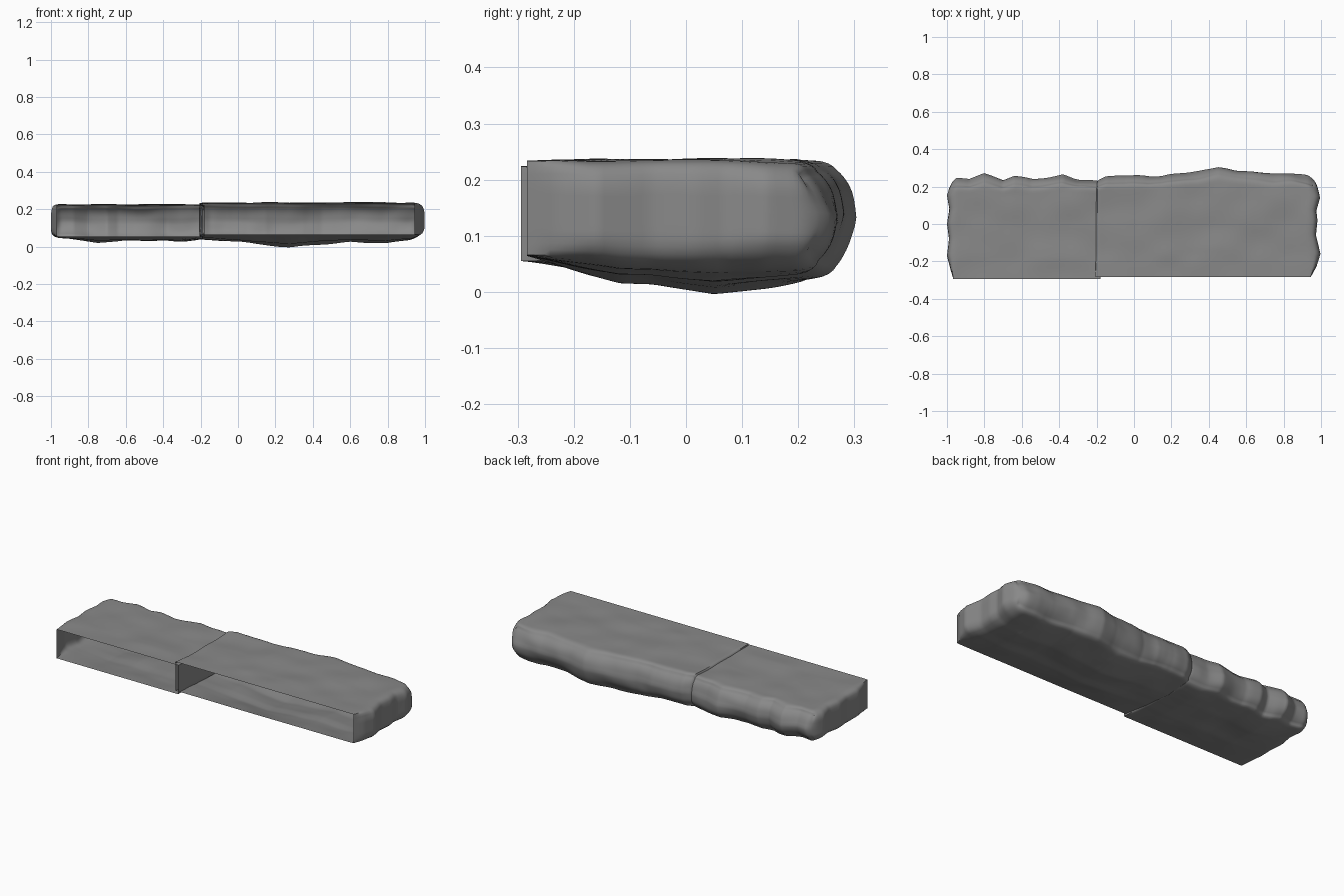
import bpy, bmesh
from mathutils import Vector, noise

if "Cube" in bpy.data.objects:
    bpy.data.objects.remove(bpy.data.objects["Cube"])


def lerp_table(t, x):
    # linear lookup in a short (position, value) profile
    if x <= t[0][0]:
        return t[0][1]
    for (a, p), (b, q) in zip(t, t[1:]):
        if x <= b:
            return p + (q - p) * (x - a) / (b - a)
    return t[-1][1]


stone = bpy.data.materials.new("dark_stone")
stone.diffuse_color = (0.25, 0.25, 0.25, 1)
stone.use_nodes = True
stone.node_tree.nodes["Principled BSDF"].inputs["Base Color"].default_value = stone.diffuse_color

# how far the underside sags from front to back
SAG = [(-0.29, 0), (-0.12, .7), (-0.06, .72), (0.05, 1), (0.15, .85), (0.25, .6)]


def slab(name, lo, hi, back, bottom, end_l, end_r, rad_l, rad_r, n):
    """Worn stone shell: five-sided grid box, open at the front (-y)."""
    nx, ny, nz = n
    bm = bmesh.new()
    cache = {}

    def place(i, j, k):
        u, v, w = i / nx, j / ny, k / nz
        p = [lo[0] + (hi[0] - lo[0]) * u, lo[1] + (hi[1] - lo[1]) * v,
             lo[2] + (hi[2] - lo[2]) * w]
        fade = min(1, v / 0.2)
        f = 0.04 + 0.96 * fade
        # round every edge except those of the open front
        rz = (0.022 + 0.035 * v ** 5) * f
        rmin = (rad_l * f, 1e-4, rz)
        rmax = (rad_r * f, 0.055, rz)
        c, q, r = [], [], []
        for a in range(3):
            cl, ch = lo[a] + rmin[a], hi[a] - rmax[a]
            if a == 1:
                cl = lo[a]
            ca = min(max(p[a], cl), ch)
            ra = rmin[a] if p[a] < ca else rmax[a]
            c.append(ca)
            r.append(ra)
            q.append((p[a] - ca) / ra)
        q = Vector(q)
        if q.length > 1:
            q.normalize()
        x, y, z = (c[a] + q[a] * r[a] for a in range(3))
        # uneven back edge, sagging underside, bulging ends
        z += (lerp_table(bottom, x) - lo[2]) * (1 - w) * lerp_table(SAG, y)
        mid = 1 - abs(2 * w - 0.95)
        y += (lerp_table(back, x) - hi[1]) * v ** 3
        y -= 0.022 * (1 - mid) * v ** 6
        belly = 0.75 + 0.25 * min(1, 2 * mid)
        if u < 0.1:
            x -= lerp_table(end_l, y) * (1 - u / 0.1) * belly
        if u > 0.9:
            x += lerp_table(end_r, y) * (u - 0.9) / 0.1 * belly
        # gentle weathering
        s = Vector((x * 6, y * 7, z * 7))
        z += 0.007 * noise.noise(s) * fade
        y += 0.014 * noise.noise(s * 1.3 + Vector((9, 3, 1))) * v ** 4
        return x, y, z

    def vert(i, j, k):
        if (i, j, k) not in cache:
            cache[i, j, k] = bm.verts.new(place(i, j, k))
        return cache[i, j, k]

    def side(na, nb, key):
        for a in range(na):
            for b in range(nb):
                bm.faces.new([vert(*key(a + s, b + t))
                              for s, t in ((0, 0), (1, 0), (1, 1), (0, 1))])

    side(nx, ny, lambda a, b: (a, b, nz))          # top
    side(ny, nx, lambda a, b: (b, a, 0))           # underside
    side(nz, nx, lambda a, b: (b, ny, a))          # back
    side(ny, nz, lambda a, b: (nx, a, b))          # right end
    side(nz, ny, lambda a, b: (0, b, a))           # left end
    me = bpy.data.meshes.new(name)
    bm.to_mesh(me)
    bm.free()
    me.materials.append(stone)
    ob = bpy.data.objects.new(name, me)
    bpy.context.collection.objects.link(ob)
    bpy.context.view_layer.objects.active = ob
    ob.select_set(True)
    bpy.ops.object.shade_smooth_by_angle(angle=0.7)
    ob.select_set(False)


flat = [(0, 0)]

# short left slab
slab("left_stone_slab", (-0.967, -0.294, 0.055), (-0.18, 0.245, 0.224),
     [(-0.95, .245), (-0.88, .24), (-0.8, .267), (-0.7, .235), (-0.64, .255),
      (-0.55, .238), (-0.47, .25), (-0.38, .265), (-0.3, .245), (-0.2, .235)],
     [(-0.97, .05), (-0.85, .035), (-0.75, .022), (-0.6, .034), (-0.5, .028),
      (-0.4, .032), (-0.3, .025), (-0.2, .035)],
     [(-0.29, 0), (-0.24, .015), (-0.17, .033), (-0.08, .022), (0, .033),
      (0.08, .02), (0.15, .033), (0.24, .005)],
     flat, 0.03, 0.015, (80, 40, 14))

# long right slab
slab("right_stone_slab", (-0.206, -0.283, 0.066), (0.945, 0.265, 0.234),
     [(-0.2, .235), (-0.15, .258), (-0.05, .255), (0.05, .267), (0.15, .258),
      (0.25, .274), (0.35, .284), (0.45, .305), (0.55, .288), (0.65, .277),
      (0.75, .267), (0.85, .266), (0.95, .255)],
     [(-0.2, .035), (0, .028), (0.1, .012), (0.2, .004), (0.28, -.002),
      (0.4, .006), (0.5, .015), (0.6, .027), (0.7, .022), (0.8, .018),
      (0.9, .03), (0.95, .056)],
     flat,
     [(-0.283, 0), (-0.23, .03), (-0.16, .052), (-0.06, .028), (0.02, .036),
      (0.07, .03), (0.14, .05), (0.2, .035), (0.27, .015)],
     0.015, 0.035, (110, 40, 14))
